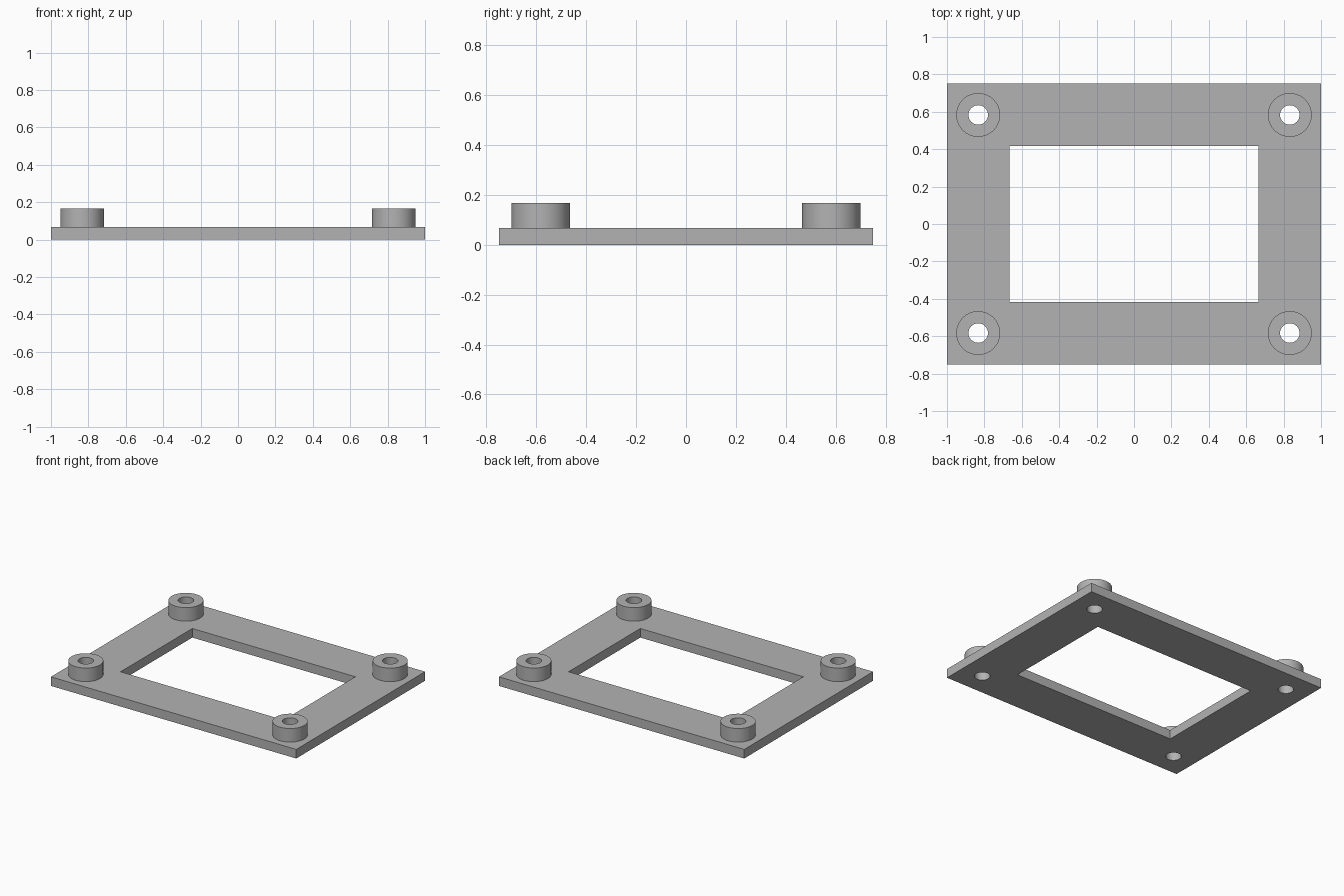
import bpy
import bmesh
from math import tau, radians
from mathutils import Vector

WIDTH, DEPTH, THICK = 2.0, 1.5, 0.067
WINDOW = (1.33, 0.835)
HOLE_X, HOLE_Y = 0.833, 0.583
HOLE_R, BOSS_R, TOP = 0.052, 0.117, 0.167
SIDES = 64

old = bpy.data.objects.get("Cube")
if old:
    bpy.data.objects.remove(old, do_unlink=True)

grey = bpy.data.materials.new("plain grey")
grey.use_nodes = True
colour = (0.45, 0.45, 0.45, 1)
grey.diffuse_color = colour
grey.node_tree.nodes["Principled BSDF"].inputs["Base Color"].default_value = colour

corners = {
    "front_right": (-HOLE_X, -HOLE_Y), "front_left": (HOLE_X, -HOLE_Y),
    "back_right": (-HOLE_X, HOLE_Y), "back_left": (HOLE_X, HOLE_Y),
}


def add_box(name, size, z):
    bpy.ops.mesh.primitive_cube_add(size=1, location=(0, 0, z))
    box = bpy.context.object
    box.name = name
    box.scale = size
    bpy.ops.object.transform_apply(location=True, rotation=False, scale=True)
    return box


def cut(target, cutter):
    """Subtract the cutter from the target, then discard it."""
    cutter.hide_render = True
    mod = target.modifiers.new("cut", "BOOLEAN")
    mod.operation = "DIFFERENCE"
    mod.solver = "EXACT"
    mod.object = cutter
    bpy.context.view_layer.objects.active = target
    bpy.ops.object.modifier_apply(modifier=mod.name)
    bpy.data.objects.remove(cutter, do_unlink=True)


def finish(obj):
    obj.data.materials.clear()
    obj.data.materials.append(grey)
    bpy.ops.object.select_all(action="DESELECT")
    obj.select_set(True)
    bpy.context.view_layer.objects.active = obj
    bpy.ops.object.shade_smooth_by_angle(angle=radians(30))


def add_boss(name, x, y):
    """Spin a sleeve profile, open where it stands on the plate."""
    bm = bmesh.new()
    profile = [(HOLE_R, THICK), (HOLE_R, TOP), (BOSS_R, TOP), (BOSS_R, THICK)]
    verts = [bm.verts.new((r, 0, z)) for r, z in profile]
    edges = [bm.edges.new(pair) for pair in zip(verts, verts[1:])]
    bmesh.ops.spin(bm, geom=verts + edges, cent=(0, 0, 0), axis=(0, 0, 1),
                   angle=tau, steps=SIDES, use_merge=True)
    bmesh.ops.remove_doubles(bm, verts=bm.verts, dist=0.0001)
    # Face the walls outward, judged from the flat rim
    bmesh.ops.recalc_face_normals(bm, faces=bm.faces)
    bm.normal_update()
    rim = max(bm.faces, key=lambda f: f.calc_center_median().z)
    if rim.normal.dot(Vector((0, 0, 1))) < 0:
        bmesh.ops.reverse_faces(bm, faces=bm.faces)
    mesh = bpy.data.meshes.new(name)
    bm.to_mesh(mesh)
    bm.free()
    boss = bpy.data.objects.new(name, mesh)
    boss.location = (x, y, 0)
    bpy.context.collection.objects.link(boss)
    finish(boss)


# Flat frame with a rectangular window and four through holes
plate = add_box("base_plate", (WIDTH, DEPTH, THICK), THICK / 2)
cut(plate, add_box("window_cutter", (*WINDOW, 1), 0))
for x, y in corners.values():
    bpy.ops.mesh.primitive_cylinder_add(vertices=SIDES, radius=HOLE_R, depth=1, location=(x, y, 0))
    cut(plate, bpy.context.object)
finish(plate)

# Raised sleeve around each hole
for corner, (x, y) in corners.items():
    add_boss(corner + "_boss", x, y)
